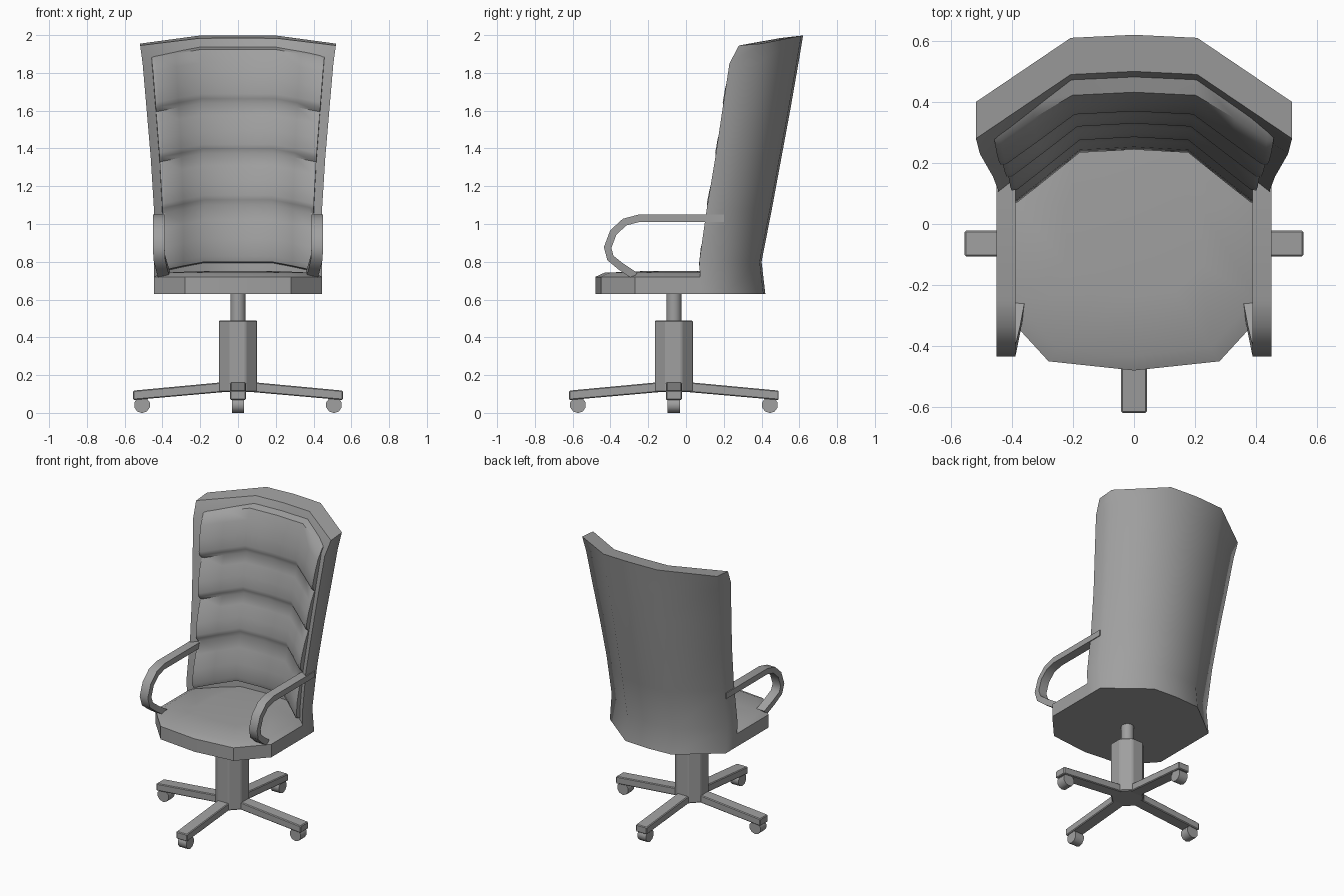
import bpy, bmesh, math
from mathutils import Matrix, Vector

cube = bpy.data.objects.get("Cube")
if cube:
    bpy.data.objects.remove(cube, do_unlink=True)

grey = bpy.data.materials.new("plain grey")
grey.use_nodes = True
grey.diffuse_color = (0.35, 0.35, 0.35, 1)
grey.node_tree.nodes["Principled BSDF"].inputs["Base Color"].default_value = (0.35, 0.35, 0.35, 1)
CY = -0.064  # y of the pedestal axis


def finish(name, bm, smooth=None, bevel=0):
    """Turn a bmesh into a named, coloured object."""
    bmesh.ops.recalc_face_normals(bm, faces=bm.faces)
    mesh = bpy.data.meshes.new(name)
    bm.to_mesh(mesh)
    bm.free()
    mesh.materials.append(grey)
    ob = bpy.data.objects.new(name, mesh)
    bpy.context.collection.objects.link(ob)
    if bevel:
        mod = ob.modifiers.new("soft edges", "BEVEL")
        mod.width = bevel
        mod.segments = 1
    if smooth:
        bpy.ops.object.select_all(action="DESELECT")
        ob.select_set(True)
        bpy.context.view_layer.objects.active = ob
        bpy.ops.object.shade_smooth_by_angle(angle=math.radians(smooth))
    return ob


def loft(rings, closed=True, caps=True):
    """Skin a list of equally long point rows."""
    bm = bmesh.new()
    rows = [[bm.verts.new(p) for p in ring] for ring in rings]
    n = len(rows[0])
    for a, b in zip(rows, rows[1:]):
        for i in range(n if closed else n - 1):
            j = (i + 1) % n
            bm.faces.new((a[i], a[j], b[j], b[i]))
    if caps:
        bm.faces.new(rows[0])
        bm.faces.new(rows[-1])
    return bm


def cylinder(name, radius, depth, sides, matrix, smooth=None, bevel=0):
    bm = bmesh.new()
    bmesh.ops.create_cone(bm, cap_ends=True, segments=sides, radius1=radius,
                          radius2=radius, depth=depth, matrix=matrix)
    return finish(name, bm, smooth, bevel)


# Backrest levels: height, half width, front corner y, back corner y
LEVELS = [(0.63, 0.445, 0.08, 0.20), (0.80, 0.445, 0.07, 0.18),
          (1.08, 0.445, 0.11, 0.235), (1.35, 0.462, 0.155, 0.285),
          (1.62, 0.485, 0.195, 0.335), (1.85, 0.505, 0.23, 0.375),
          (1.945, 0.518, 0.28, 0.40)]


def level_at(z):
    for a, b in zip(LEVELS, LEVELS[1:]):
        if z <= b[0]:
            t = (z - a[0]) / (b[0] - a[0])
            return [u + (v - u) * t for u, v in zip(a, b)]
    return LEVELS[-1]


def bow(f):
    """How far the curved back recedes at width fraction f."""
    f = abs(f)
    return 0.22 - 0.025 * f if f <= 0.4 else 0.21 * (1 - f) / 0.6


# Backrest shell
rings = []
for z, w, front, back in LEVELS:
    top = 1 if z == LEVELS[-1][0] else 0
    cols = (-1, -0.4, 0, 0.4, 1)
    ring = [(f * w, front + bow(f), z + top * 0.18 * bow(f)) for f in cols]
    ring += [(f * w, back + bow(f), z + top * (0.01 + 0.2 * bow(f))) for f in reversed(cols)]
    rings.append(ring)
finish("backrest_shell", loft(rings), smooth=60)

# Backrest cushion: four overlapping pads, each swelling towards its lower edge
seams = [1.885, 1.60, 1.335, 1.065, 0.735]
swell = [(0.06, 0.016), (0.3, 0.036), (0.6, 0.048), (0.88, 0.05), (0.97, 0.04)]
profile = [(seams[0], -0.03)]
for hi, lo in zip(seams, seams[1:]):
    profile += [(hi + (lo - hi) * t, p) for t, p in swell]
profile.append((seams[-1], -0.03))
columns = [-0.905, -0.9, -0.86, -0.65, -0.4, 0, 0.4, 0.65, 0.86, 0.9, 0.905]
rows = []
for z, p in profile:
    _, w, front, _ = level_at(z)
    row = []
    for i, f in enumerate(columns):
        puff = p
        if i in (0, len(columns) - 1):
            puff = -0.03
        elif abs(f) <= 0.4 and p > 0:
            puff = 0.6 * p + 0.018       # calmer creases in the middle
        elif abs(f) == 0.9 and p > 0:
            puff = p - 0.012
        row.append((f * w, front + bow(f) - puff, z + 0.055 * min(1, bow(f) / 0.2)))
    rows.append(row)
finish("backrest_cushion", loft(rows, closed=False, caps=False), smooth=50)

# Seat: faceted outline with a chamfered, slightly crowned top
half = [(0.28, -0.45), (0.445, -0.27), (0.445, 0.10), (0.19, 0.34)]
outline = [(0, -0.48)] + half + [(-x, y) for x, y in reversed(half)]
rings = [[(x * s, y * s, z) for x, y in outline]
         for s, z in ((1, 0.63), (1, 0.72), (0.9, 0.742), (0.5, 0.75))]
finish("seat", loft(rings), smooth=25)

# Armrests: a flat band swept along a hooked path
path = [(0.20, 1.03), (-0.25, 1.03), (-0.325, 1.01), (-0.385, 0.955), (-0.415, 0.875),
        (-0.40, 0.82), (-0.345, 0.775), (-0.27, 0.725)]
lean = [0, 0, 0, 0, 0, 0.004, 0.016, 0.03]
for side, label in ((1, "left"), (-1, "right")):
    rings = []
    for i, (y, z) in enumerate(path):
        a = Vector(path[max(i - 1, 0)])
        b = Vector(path[min(i + 1, len(path) - 1)])
        d = (b - a).normalized() * 0.02
        x = 0.42 - lean[i]
        rings.append([(side * (x + sx * 0.031), y - s * d.y, z + s * d.x)
                      for sx, s in ((-1, -1), (1, -1), (1, 1), (-1, 1))])
    finish(label + "_armrest", loft(rings), smooth=40)

# Pedestal
cylinder("gas_post", 0.04, 0.20, 16, Matrix.Translation((0, CY, 0.55)), smooth=40)
cylinder("column", 0.109, 0.38, 8,
         Matrix.Translation((0, CY, 0.30)) @ Matrix.Rotation(math.pi / 8, 4, "Z"), bevel=0.006)

# Four sloping legs, each with a caster
for i, label in enumerate(("left", "back", "right", "front")):
    turn = Matrix.Translation((0, CY, 0)) @ Matrix.Rotation(i * math.pi / 2, 4, "Z")
    rings = [[(r, s * 0.042, z) for s, z in ((-1, lo), (1, lo), (1, hi), (-1, hi))]
             for r, lo, hi in ((0.02, 0.115, 0.168), (0.555, 0.068, 0.118))]
    bm = loft(rings)
    bm.transform(turn)
    finish(label + "_leg", bm, bevel=0.005)
    cylinder(label + "_caster", 0.043, 0.066, 10,
             turn @ Matrix.Translation((0.508, 0, 0.042)) @ Matrix.Rotation(math.pi / 2, 4, "X"),
             smooth=40)
